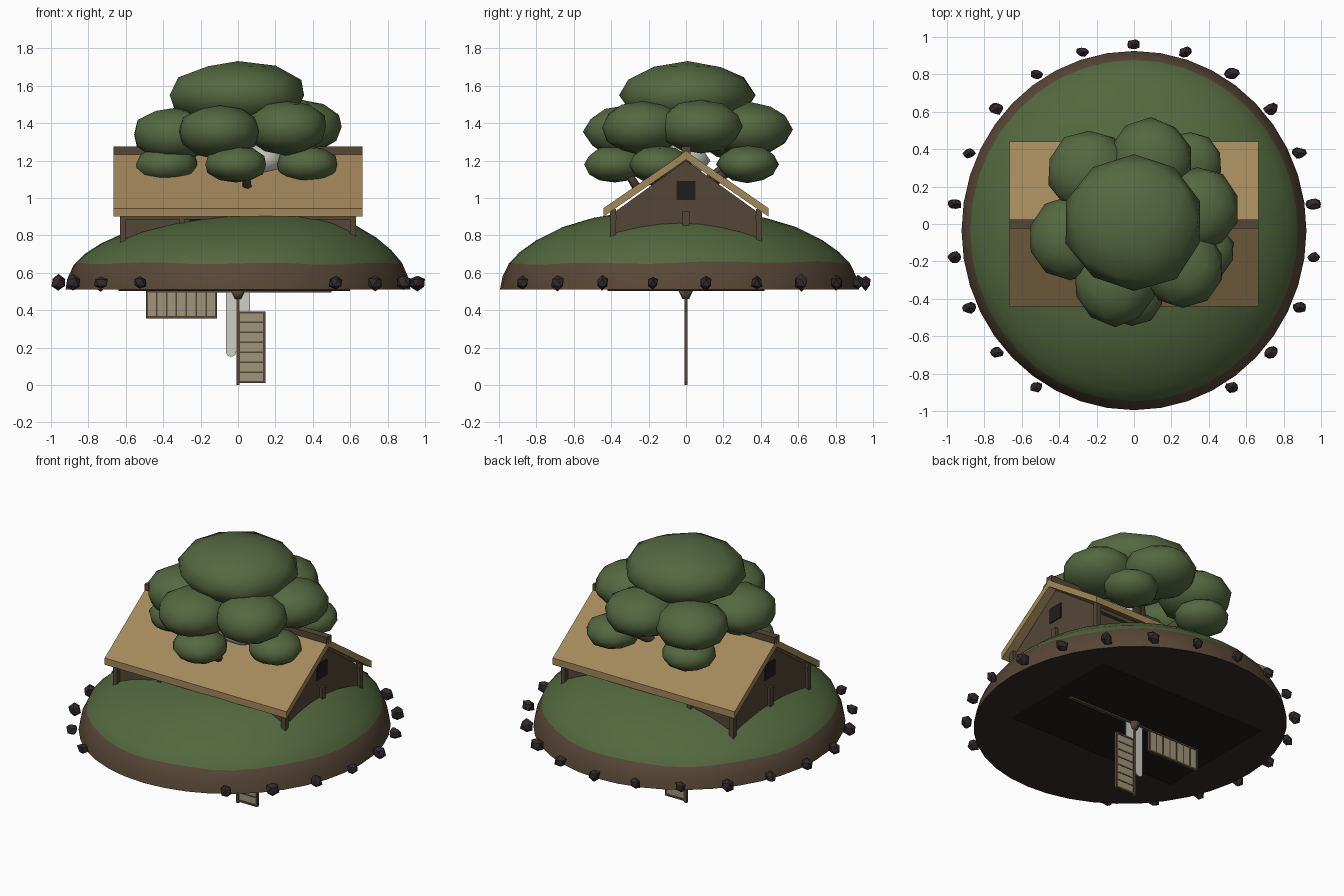
import bpy, bmesh, math, random
from mathutils import Vector

random.seed(4)
cube = bpy.data.objects.get("Cube")
if cube:
    bpy.data.objects.remove(cube)


def material(name, *rgb):
    m = bpy.data.materials.new(name)
    m.use_nodes = True
    m.diffuse_color = (*rgb, 1)
    bsdf = next(n for n in m.node_tree.nodes if n.type == 'BSDF_PRINCIPLED')
    bsdf.inputs["Base Color"].default_value = (*rgb, 1)
    return m


GRASS = material("grass green", .086, .138, .048)
LEAF = material("leaf green", .09, .138, .052)
DIRT = material("earth brown", .098, .063, .038)
UNDER = material("dark earth", .036, .023, .022)
STONE = material("dark stone", .034, .022, .025)
WOOD = material("timber brown", .09, .062, .038)
ROOF = material("straw roof", .37, .25, .105)
DARK = material("window black", .016, .012, .011)
PLANK = material("pale plank", .35, .3, .2)
PALE = material("pale grey", .62, .62, .56)


def finish(name, bm, *mats, smooth=False):
    bmesh.ops.recalc_face_normals(bm, faces=bm.faces)
    mesh = bpy.data.meshes.new(name)
    bm.to_mesh(mesh)
    bm.free()
    for m in mats:
        mesh.materials.append(m)
    for p in mesh.polygons:
        p.use_smooth = smooth
    obj = bpy.data.objects.new(name, mesh)
    bpy.context.collection.objects.link(obj)
    return obj


def box(name, lo, hi, mat):
    bm = bmesh.new()
    bmesh.ops.create_cube(bm, size=1)
    for v in bm.verts:
        v.co = [(a + b) / 2 + c * (b - a) for a, b, c in zip(lo, hi, v.co)]
    return finish(name, bm, mat)


def prism(name, outline, axis, a, b, mat):
    """Extrude a flat outline along x or y from a to b."""
    bm = bmesh.new()
    place = lambda p, d: (d, p[0], p[1]) if axis == 'x' else (p[0], d, p[1])
    face = bm.faces.new([bm.verts.new(place(p, a)) for p in outline])
    top = bmesh.ops.extrude_face_region(bm, geom=[face])["geom"]
    for v in top:
        if isinstance(v, bmesh.types.BMVert):
            v.co["xyz".index(axis)] = b
    return finish(name, bm, mat)


def blob(name, centre, radii, mat, subdiv=2, jitter=0.0, smooth=True):
    bm = bmesh.new()
    bmesh.ops.create_icosphere(bm, subdivisions=subdiv, radius=1)
    for v in bm.verts:
        k = 1 + random.uniform(-jitter, jitter)
        v.co = [c + r * k * q for c, r, q in zip(centre, radii, v.co)]
    return finish(name, bm, mat, smooth=smooth)


def limb(name, start, end, r1, r2):
    bm = bmesh.new()
    d = Vector(end) - Vector(start)
    bmesh.ops.create_cone(bm, cap_ends=True, segments=7, radius1=r1, radius2=r2, depth=d.length)
    rot = d.to_track_quat('Z', 'Y')
    for v in bm.verts:
        v.co = rot @ v.co + (Vector(start) + Vector(end)) / 2
    return finish(name, bm, WOOD, smooth=True)


# Island dome: rings of (radius share, height)
rings = [(1, .51), (.985, .58), (.95, .65), (.89, .71), (.8, .772),
         (.66, .84), (.5, .885), (.3, .918), (.12, .93)]
bm = bmesh.new()
SEG = 40
loops = []
for i, (r, z) in enumerate(rings):
    loop = []
    for s in range(SEG):
        a = math.tau * s / SEG
        wave = .01 * math.sin(5 * a) * math.cos(3 * a) if i == 2 else 0
        tilt = .03 * math.cos(a) * math.sin(math.pi * r) if i > 1 else 0
        loop.append(bm.verts.new((.922 * r * math.cos(a), -.035 + .96 * r * math.sin(a), z + wave + tilt)))
    loops.append(loop)
for i, (lower, upper) in enumerate(zip(loops, loops[1:])):
    for s in range(SEG):
        t = (s + 1) % SEG
        bm.faces.new((lower[s], lower[t], upper[t], upper[s])).material_index = 1 if i < 2 else 0
bm.faces.new(loops[-1])
bm.faces.new(loops[0][::-1]).material_index = 2
island = finish("island", bm, GRASS, DIRT, UNDER, smooth=True)
bpy.context.view_layer.objects.active = island
island.select_set(True)
bpy.ops.object.shade_smooth_by_angle(angle=math.radians(40))
box("underside_panel", (-.64, -.42, .504), (.6, .42, .512), DARK)

# Ring of stones, open at the front
for n in range(-9, 10):
    a = math.tau * n / 22
    s = random.uniform(.036, .045)
    blob(f"stone_{n + 10}", (.97 * math.sin(a), -.035 + .995 * math.cos(a), .548), (s, s * .8, s),
         STONE, 1, .17, False)

# House body and timber frame
prism("house_walls", [(-.375, .7), (.375, .7), (.375, .93), (0, 1.2), (-.375, .93)], 'x', -.61, .61, WOOD)
for sx in (-1, 1):
    for sy in (-1, 1):
        x, y = sx * .615, sy * .39
        box("corner_post", (x - .016, y - .016, .74), (x + .016, y + .016, .94), WOOD)
    x = sx * .612
    box("gable_post", (x - .016, -.018, .74), (x + .016, .018, .93), WOOD)
    box("gable_window", (x - .005, -.052, .99), (x + .005, .052, 1.09), DARK)
for sy in (-1, 1):
    y = sy * .385
    box("eave_beam", (-.63, y - .014, .885), (.63, y + .014, .91), WOOD)
    for x in (-.3, -.1, .1, .3):
        box("wall_stud", (x - .013, y - .013, .74), (x + .013, y + .013, .9), WOOD)
    for x in (-.2, .2):
        box("wall_window", (x - .06, sy * .376 - .004, .8), (x + .06, sy * .376 + .004, .885), DARK)

# Roof slabs and ridge beam
for sy in (-1, 1):
    prism("roof_slab", [(0, 1.25), (sy * .442, .945), (sy * .442, .9), (0, 1.205)], 'x', -.665, .665, ROOF)
box("ridge_beam", (-.665, -.024, 1.225), (.665, .024, 1.275), WOOD)

# Trunk and branches
limb("trunk", (0, 0, .85), (0, 0, 1.5), .1, .06)
for end in ((.36, -.2, 1.2), (-.36, -.1, 1.22), (.02, -.38, 1.2), (.25, .34, 1.22), (-.24, .3, 1.25)):
    limb("branch", (end[0] * .25, end[1] * .25, 1.05), end, .035, .02)
limb("low_twig", (.05, -.26, 1.05), (.04, -.34, 1.18), .025, .018)
blob("pale_core", (.1, -.05, 1.2), (.16, .18, .09), PALE)

# Leaf crown: top mass, upper ring, lower ring
blob("crown_top", (0, .01, 1.55), (.375, .365, .18), LEAF, 2, .03)
for c in ((.26, -.23), (.34, .08), (.09, .34), (-.24, .28), (-.34, -.08), (-.1, -.32)):
    blob("crown_upper", (*c, 1.36 + .06 * c[0]), (.225, .225, .145), LEAF, 2, .03)
for c in ((.37, -.14), (.3, .33), (-.25, .33), (-.38, -.1), (-.01, -.38)):
    blob("crown_lower", (*c, 1.18), (.17, .165, .1), LEAF, 2, .03)


# Hanging signs under the island
def sign(name, x0, x1, z0, z1, upright):
    box(name + "_board", (x0, -.005, z0), (x1, .005, z1), PLANK)
    for x in (x0, x1):
        box(name + "_frame", (x - .006, -.009, z0 - .005), (x + .006, .009, z1 + .005), WOOD)
    for z in (z0, z1):
        box(name + "_frame", (x0, -.009, z - .006), (x1, .009, z + .006), WOOD)
    for k in range(1, 7):
        if upright:
            z = z0 + (z1 - z0) * k / 7
            box(name + "_joint", (x0, -.007, z - .004), (x1, .007, z + .004), WOOD)
        else:
            x = x0 + (x1 - x0) * k / 7
            box(name + "_joint", (x - .004, -.007, z0), (x + .004, .007, z1), WOOD)


sign("tall_sign", .005, .14, .016, .388, True)
sign("wide_sign", -.487, -.118, .362, .5, False)
box("sign_post", (-.009, -.009, 0), (.009, .009, .51), WOOD)
box("sign_beam", (-.12, -.012, .494), (.5, .012, .508), WOOD)
limb("post_collar", (0, 0, .46), (0, 0, .505), .018, .042)

# Pale hanging cloth with two rounded tails
for x, low in ((-.037, .18), (.037, .17)):
    r = .028
    arc = [(x + r * math.cos(t), low + r * math.sin(t)) for t in (math.pi + math.pi * k / 8 for k in range(9))]
    prism("hanging_cloth", arc + [(x + r, .505), (x - r, .505)], 'y', -.004, .004, PALE)
